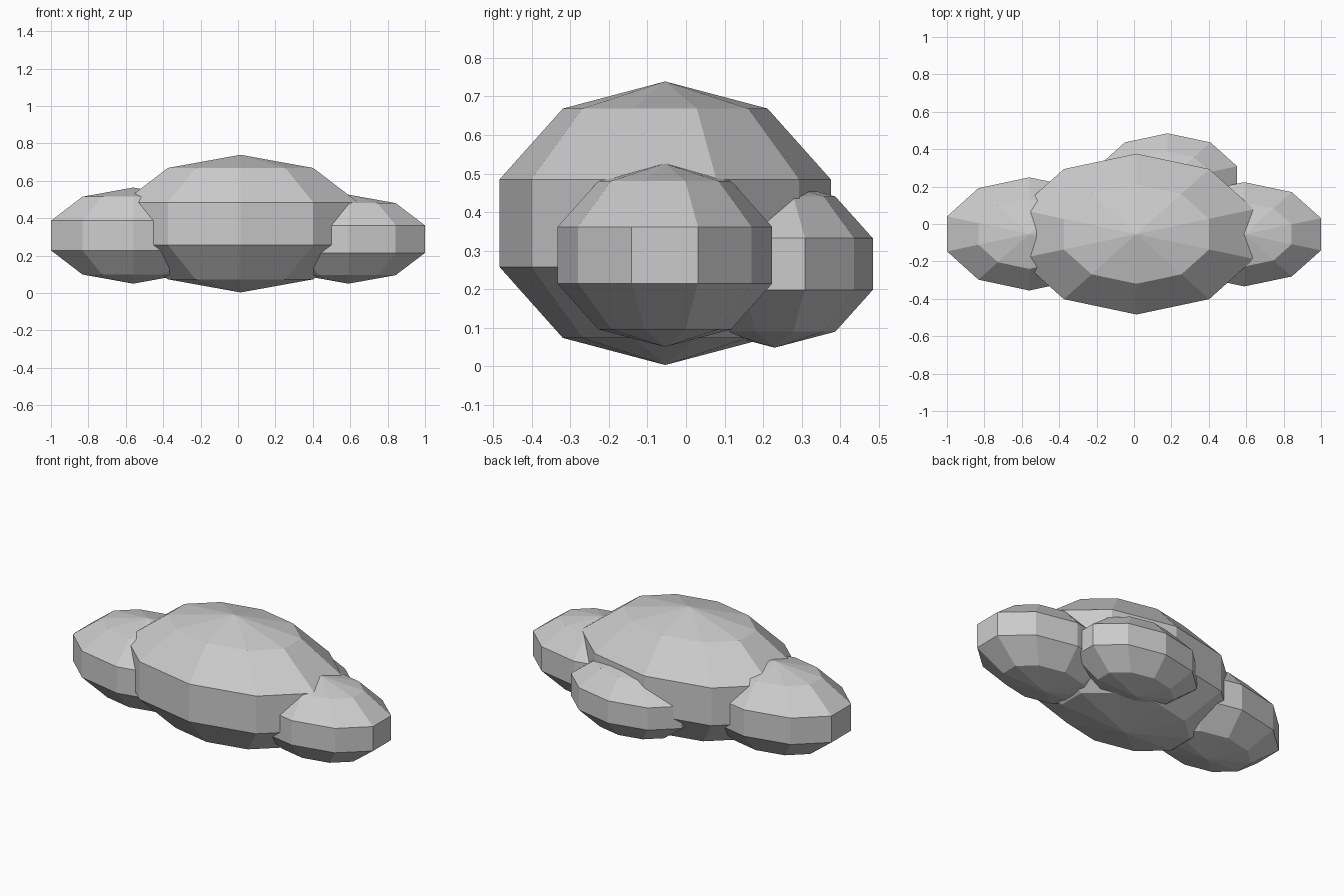
import bpy, bmesh
from mathutils import Matrix

if "Cube" in bpy.data.objects:
    bpy.data.objects.remove(bpy.data.objects["Cube"])


def lobe(name, center, radii):
    """Low-poly ellipsoid: 10 sides, 5 bands, flat shaded."""
    bm = bmesh.new()
    bmesh.ops.create_uvsphere(bm, u_segments=10, v_segments=5, radius=1)
    # turn so that a column of vertices always lies on +y
    ring = max(bm.verts, key=lambda v: v.co.y)
    if abs(ring.co.x) > 0.01:
        bm.transform(Matrix.Rotation(1.5707963, 4, 'Z'))
    bm.transform(Matrix.Translation(center) @ Matrix.Diagonal((*radii, 1)))
    mesh = bpy.data.meshes.new(name)
    bm.to_mesh(mesh)
    bm.free()
    obj = bpy.data.objects.new(name, mesh)
    bpy.context.collection.objects.link(obj)
    return obj


# Cloud-like cluster: one big body with three smaller puffs
lobe("main_puff", (0.0135, -0.054, 0.371), (0.695, 0.452, 0.368))
lobe("right_puff", (0.59, -0.055, 0.288), (0.453, 0.293, 0.238))
lobe("left_puff", (-0.56, -0.053, 0.307), (0.486, 0.318, 0.257))
lobe("back_puff", (0.18, 0.23, 0.265), (0.410, 0.268, 0.217))
